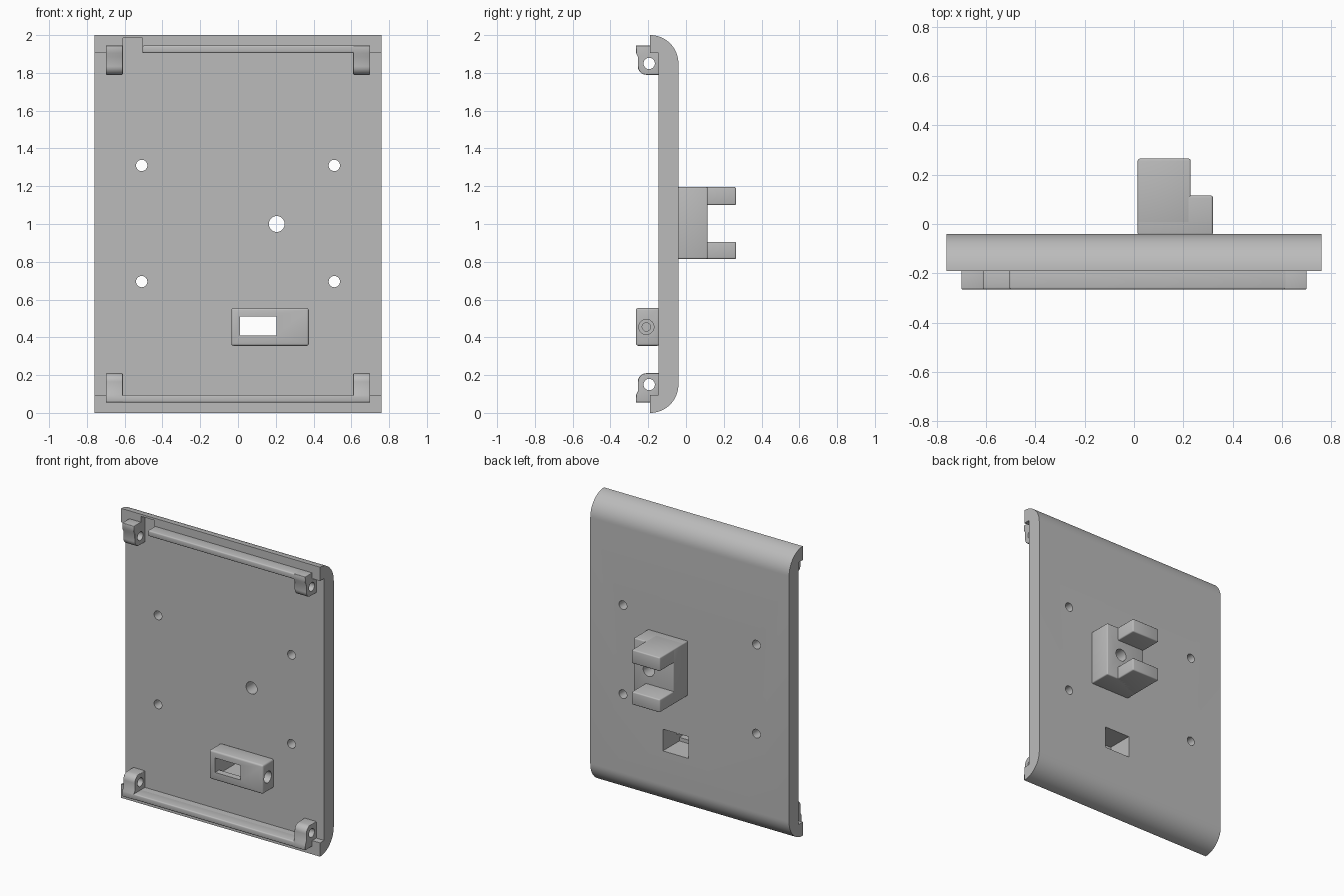
import bpy
import bmesh
from math import radians, cos, sin

cube = bpy.data.objects.get("Cube")
if cube:
    bpy.data.objects.remove(cube, do_unlink=True)

grey = bpy.data.materials.new("plain_grey")
grey.use_nodes = True
COLOUR = (0.5, 0.5, 0.5, 1)
grey.diffuse_color = COLOUR
grey.node_tree.nodes["Principled BSDF"].inputs["Base Color"].default_value = COLOUR


def add_object(name, bm):
    bmesh.ops.recalc_face_normals(bm, faces=bm.faces[:])
    mesh = bpy.data.meshes.new(name)
    bm.to_mesh(mesh)
    bm.free()
    mesh.materials.append(grey)
    obj = bpy.data.objects.new(name, mesh)
    bpy.context.collection.objects.link(obj)
    return obj


def prism(name, points, start, end, axis="x"):
    """Extrude an outline: (y, z) along x, or (x, y) along z."""
    bm = bmesh.new()
    if axis == "x":
        verts = [bm.verts.new((start, a, b)) for a, b in points]
        step = (end - start, 0, 0)
    else:
        verts = [bm.verts.new((a, b, start)) for a, b in points]
        step = (0, 0, end - start)
    face = bm.faces.new(verts)
    out = bmesh.ops.extrude_face_region(bm, geom=[face], use_keep_orig=True)
    moved = [g for g in out["geom"] if isinstance(g, bmesh.types.BMVert)]
    bmesh.ops.translate(bm, verts=moved, vec=step)
    return add_object(name, bm)


def box(name, x, y, z):
    return prism(name, [(x[0], y[0]), (x[1], y[0]), (x[1], y[1]), (x[0], y[1])], *z, axis="z")


def arc(cy, cz, r, a0, a1, n):
    angles = [radians(a0 + (a1 - a0) * i / n) for i in range(n + 1)]
    return [(cy + r * cos(a), cz + r * sin(a)) for a in angles]


def rod(axis, centre, r, start, end):
    """Round cutter along x (centre is y, z) or along y (centre is x, z)."""
    if axis == "x":
        return prism("cutter", arc(*centre, r, 0, 348.75, 31), start, end)
    obj = prism("cutter", arc(0, 0, r, 0, 348.75, 31), start, end, axis="z")
    for v in obj.data.vertices:
        v.co = (v.co.x + centre[0], v.co.z, centre[1] - v.co.y)
    return obj


def finish(obj, cutters=(), bevel=0.0):
    """Round the edges, cut the openings, then shade."""
    bpy.ops.object.select_all(action="DESELECT")
    bpy.context.view_layer.objects.active = obj
    obj.select_set(True)
    if bevel:
        mod = obj.modifiers.new("Round", "BEVEL")
        mod.width = bevel
        mod.segments = 3
        bpy.ops.object.modifier_apply(modifier=mod.name)
    for cutter in cutters:
        mod = obj.modifiers.new("Cut", "BOOLEAN")
        mod.operation = "DIFFERENCE"
        mod.solver = "EXACT"
        mod.object = cutter
        bpy.ops.object.modifier_apply(modifier=mod.name)
        bpy.data.objects.remove(cutter, do_unlink=True)
    bpy.ops.object.shade_smooth_by_angle(angle=radians(30))


BACK, FRONT, LIP = -0.04, -0.145, -0.19
SLOT_X = (0.01, 0.205)
HOLE = (0.205, 1.0)


def pocket():
    return box("cutter", SLOT_X, (-0.22, 0.05), (0.385, 0.535))


# Back plate with rounded top and bottom and a lip along each
outline = [(FRONT, 0.095), (LIP, 0.095)]
outline += arc(LIP, 0.15, 0.15, -90, 0, 16)
outline += arc(LIP, 1.85, 0.15, 0, 90, 16)
outline += [(LIP, 1.905), (FRONT, 1.905)]
plate = prism("back_plate", outline, -0.76, 0.76)
cuts = [rod("y", (x, z), 0.03, -0.3, 0.1) for x in (-0.51, 0.51) for z in (0.695, 1.31)]
cuts += [rod("y", HOLE, 0.042, -0.3, 0.1), pocket()]
notch = box("cutter", (-0.61, -0.505), (-0.3, FRONT), (1.86, 1.985))
cuts.append(notch)
finish(plate, cuts)

# Rails on both lips; the top one stops at the notch
rail_y = (-0.265, -0.18)
finish(box("top_rail", (-0.505, 0.70), rail_y, (1.905, 1.945)), bevel=0.008)
finish(box("bottom_rail", (-0.70, 0.70), rail_y, (0.055, 0.095)), bevel=0.008)

# Hinge lugs at the four corners
lug = [(-0.14, 1.91), (-0.14, 1.79)] + arc(-0.21, 1.835, 0.045, 270, 180, 8)
lug += [(-0.255, 1.885), (-0.265, 1.905), (-0.265, 1.945), (-0.18, 1.945), (-0.18, 1.91)]
for level in ("top", "bottom"):
    top = level == "top"
    points = lug if top else [(y, 2 - z) for y, z in lug]
    for side, x in (("left", 0.61), ("right", -0.70)):
        obj = prism(f"{level}_{side}_lug", points, x, x + 0.09)
        hole = rod("x", (-0.195, 1.85 if top else 0.15), 0.03, x - 0.1, x + 0.2)
        finish(obj, [hole], bevel=0.004)

# Latch housing on the front, with slot and stepped side hole
housing = box("latch_housing", (-0.035, 0.375), (-0.265, FRONT + 0.005), (0.355, 0.555))
finish(housing, [
    box("cutter", SLOT_X, (-0.4, 0.1), (0.41, 0.51)),
    pocket(),
    rod("x", (-0.21, 0.455), 0.04, 0.29, 0.5),
    rod("x", (-0.21, 0.455), 0.022, 0.1, 0.4),
], bevel=0.012)

# Rear bracket: a drilled block with two arms
body = box("bracket_body", (0.015, 0.32), (BACK - 0.005, 0.115), (0.815, 1.195))
finish(body, [rod("y", HOLE, 0.042, -0.3, 0.3)], bevel=0.008)
for name, z in (("upper", (1.1, 1.195)), ("lower", (0.815, 0.905))):
    finish(box(f"{name}_bracket_arm", (0.015, 0.23), (0.0, 0.265), z), bevel=0.008)
